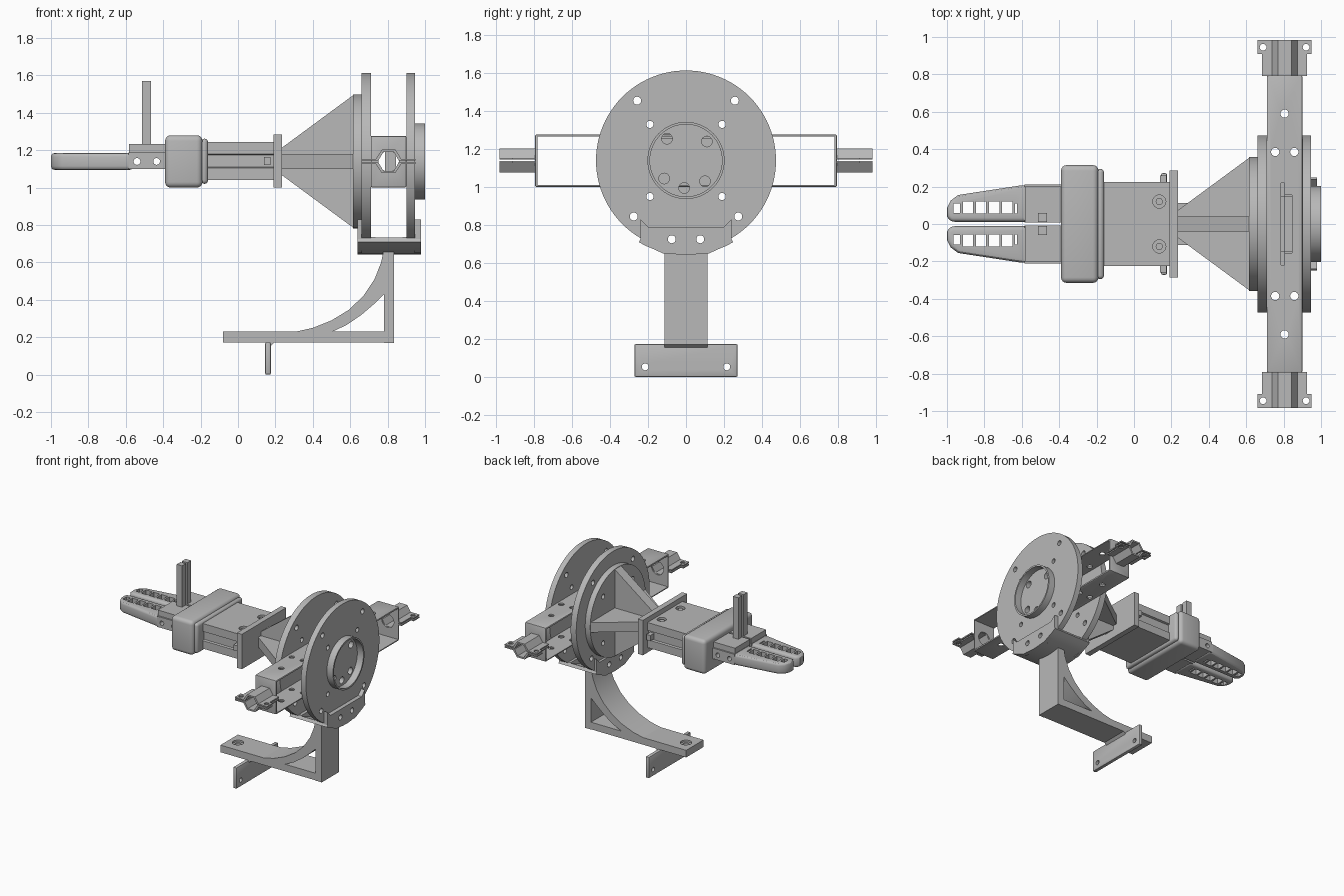
import bpy, bmesh
from math import sin, cos, pi, radians
from mathutils import Vector

if "Cube" in bpy.data.objects:
    bpy.data.objects.remove(bpy.data.objects["Cube"], do_unlink=True)

GREY = (0.48, 0.48, 0.48, 1)
mat = bpy.data.materials.new("plain grey")
mat.use_nodes = True
mat.diffuse_color = GREY
mat.node_tree.nodes["Principled BSDF"].inputs["Base Color"].default_value = GREY

ZC = 1.14  # height of the main axis
parts = []


def place(axis, a, b, d):
    return Vector({"x": (d, a, b), "y": (a, d, b), "z": (a, b, d)}[axis])


def add_prism(bm, axis, pts, lo, hi):
    bottom = [bm.verts.new(place(axis, a, b, lo)) for a, b in pts]
    top = [bm.verts.new(place(axis, a, b, hi)) for a, b in pts]
    bm.faces.new(bottom)
    bm.faces.new(top[::-1])
    n = len(pts)
    for i in range(n):
        j = (i + 1) % n
        bm.faces.new((bottom[i], top[i], top[j], bottom[j]))


def prisms(name, axis, outlines, lo, hi):
    """Extrude one or more 2D outlines along an axis into a single object."""
    bm = bmesh.new()
    for pts in outlines:
        add_prism(bm, axis, pts, lo, hi)
    bmesh.ops.recalc_face_normals(bm, faces=bm.faces[:])
    mesh = bpy.data.meshes.new(name)
    bm.to_mesh(mesh)
    bm.free()
    mesh.materials.append(mat)
    ob = bpy.data.objects.new(name, mesh)
    bpy.context.collection.objects.link(ob)
    parts.append(ob)
    return ob


def prism(name, axis, pts, lo, hi):
    return prisms(name, axis, [pts], lo, hi)


def rect(a0, a1, b0, b1):
    return [(a0, b0), (a1, b0), (a1, b1), (a0, b1)]


def circle(a, b, r, n=24):
    return [(a + r * cos(2 * pi * i / n), b + r * sin(2 * pi * i / n)) for i in range(n)]


def box(name, x0, x1, y0, y1, z0, z1):
    return prism(name, "z", rect(x0, x1, y0, y1), z0, z1)


def apply(ob, mod):
    bpy.context.view_layer.objects.active = ob
    bpy.ops.object.modifier_apply(modifier=mod.name)


def cut(ob, axis, outlines, lo, hi):
    tool = prisms("cutter", axis, outlines, lo, hi)
    tool.hide_render = True
    mod = ob.modifiers.new("cut", "BOOLEAN")
    mod.operation, mod.solver, mod.object = "DIFFERENCE", "EXACT", tool
    apply(ob, mod)
    parts.remove(tool)
    bpy.data.objects.remove(tool, do_unlink=True)


def drill(ob, axis, centres, r, lo, hi):
    cut(ob, axis, [circle(a, b, r) for a, b in centres], lo, hi)


def bevel(ob, width, segments=3):
    mod = ob.modifiers.new("bevel", "BEVEL")
    mod.width, mod.segments = width, segments
    mod.limit_method, mod.angle_limit = "ANGLE", radians(40)
    apply(ob, mod)


# Twin round flanges, cone base and hub ring
inner_holes = [(a, ZC + b) for a in (-.19, .19) for b in (-.19, .19)]
outer_holes = [(s * a, b) for s in (-1, 1) for a, b in ((.257, 1.455), (.275, .845))]
foot_holes = [(-.075, .725), (.075, .725)]
hub_holes = [(-.1, 1.255), (.11, 1.24), (-.115, 1.045), (.1, 1.03), (-.01, .995)]
flanges = [prism("inner_flange", "x", circle(0, ZC, .474, 96), .66, .71),
           prism("outer_flange", "x", circle(0, ZC, .474, 96), .90, .945)]
for f in flanges:
    drill(f, "x", inner_holes, .019, .6, 1.1)
    drill(f, "x", outer_holes + foot_holes, .021, .6, 1.1)
drill(flanges[1], "x", hub_holes, .028, .8, 1.1)
hub = prism("hub_ring", "x", circle(0, ZC, .203, 64), .94, 1.0)
cut(hub, "x", [circle(0, ZC, .19, 64)], .9, 1.1)
cone_base = prism("cone_base", "x", circle(0, ZC, .358, 72), .615, .665)
drill(cone_base, "x", inner_holes, .019, .5, .8)

# Crossed ribs joining the cone base to the mounting plate
wedge = [(.23, -.07), (.23, .07), (.617, .355), (.617, -.355)]
prism("upright_rib", "y", [(a, ZC + b) for a, b in wedge], -.04, .04)
prism("level_rib", "z", wedge, ZC - .04, ZC + .04)
box("mounting_plate", .19, .235, -.285, .285, 1.0, 1.285)

# Actuator body with side channels and bolts
half = [(.225, 1.04), (.225, 1.105), (.21, 1.11), (.21, 1.175), (.225, 1.18), (.225, 1.245)]
body = prism("actuator_body", "x", half + [(-y, z) for y, z in half[::-1]], -.17, .195)
bolts = [(.135, .12), (.135, -.12)]
drill(body, "z", bolts, .035, 1.22, 1.3)
for i, (x, y) in enumerate(bolts):
    prism(f"body_bolt_{i}", "z", circle(x, y, .019, 16), 1.2, 1.237)
for s in (-1, 1):
    prism("side_tab", "z", rect(.14, .175, s * .2, s * .26), 1.12, 1.165)

# Rounded collar
bevel(box("collar_rim", -.2, -.16, -.295, .295, 1.02, 1.262), .02)
collar = prism("collar", "x", rect(-.315, .315, 1.0, 1.28), -.39, -.19)
bevel(collar, .03, 4)

# Gripper fingers, each with a carrier and an upright post
for s, side in ((1, "left"), (-1, "right")):
    outline = [(-.56, .012), (-.56, .207), (-.6, .207), (-.94, .155), (-.98, .125),
               (-1.0, .085), (-1.0, .04), (-.98, .012)]
    finger = prism(f"{side}_finger", "z", [(x, s * y) for x, y in outline], 1.095, 1.185)
    bevel(finger, .02)
    slots = [rect(x, x + .055, s * .055, s * .12) for x in (-.915, -.845, -.775, -.705)]
    slots += [rect(-.965, -.93, s * .06, s * .11), rect(-.636, -.625, s * .055, s * .11)]
    cut(finger, "z", slots, 1.0, 1.3)
    carrier = prism(f"{side}_carrier", "z", rect(-.585, -.38, s * .008, s * .212), 1.1, 1.187)
    for ob in (finger, carrier):
        drill(ob, "y", [(-.54, 1.14), (-.435, 1.14)], .018, -.5, .5)
    prism(f"{side}_carrier_cap", "z", rect(-.583, -.38, s * .008, s * .2), 1.186, 1.232)
    prism(f"{side}_post", "z", rect(-.513, -.465, s * .01, s * .058), 1.2, 1.57)

# Cross beam frame between the flanges, with a core inside
beam = prism("cross_beam", "x", rect(-.795, .795, 1.0, 1.277), .71, .90)
bevel(beam, .008, 2)
cut(beam, "x", [rect(-.783, .783, 1.012, 1.265)], .6, 1.0)
top_holes = [(x, s * .385) for s in (-1, 1) for x in (.755, .857)]
drill(beam, "z", top_holes + [(.805, .59), (.805, -.59)], .022, .9, 1.4)
cut(beam, "z", [rect(.785, .805, -.22, .22), rect(.806, .845, -.155, .155)], 1.2, 1.4)
drill(beam, "y", [(.805, ZC)], .055, -1, 1)
box("beam_core", .785, .845, -.15, .15, 1.005, 1.255)

# Split hexagonal clamps on both beam ends
slope = [(.12, .004), (.12, .014), (.068, .014), (.036, .0625)]
bore = [(.028, .05), (.055, .004)]
shell = slope + [(-x, z) for x, z in slope[::-1]] + [(-x, z) for x, z in bore[::-1]] + bore
for s, side in ((1, "left"), (-1, "right")):
    for v, level in ((1, "upper"), (-1, "lower")):
        clamp = prism(f"{side}_{level}_clamp", "y",
                      [(.805 + x, ZC + v * z) for x, z in shell], s * .79, s * .983)
        ears = prisms(f"{side}_{level}_clamp_ears", "z",
                      [rect(.805 + e * .1, .805 + e * .145, s * .91, s * .983) for e in (-1, 1)],
                      ZC + v * .004, ZC + v * .014)
        for ob in (clamp, ears):
            drill(ob, "z", [(.69, s * .945), (.92, s * .945)], .018, 1.0, 1.3)

# Cradle holding the flanges from below
arc = [radians(a) for a in range(-30, 31, 5)]
inner = [(.47 * sin(a), ZC - .47 * cos(a)) for a in arc]
outer = [(.497 * sin(a), max(.642, ZC - .497 * cos(a))) for a in arc]
prism("cradle_floor", "x", inner + outer[::-1], .64, .978)
cheek = [(.24, .83), (.24, .705), (.12, .65)]
cheek_outline = cheek + [(-y, z) for y, z in cheek[::-1]] + [(-.2, .79), (.2, .79)]
for name, x0, x1 in (("inner_cheek", .64, .662), ("outer_cheek", .944, .978)):
    drill(prism(name, "x", cheek_outline, x0, x1), "x", foot_holes, .021, .5, 1.1)
low = [(.23, .735), (.23, .71), (.12, .66)]
for name, x0, x1 in (("inner_lip", .709, .735), ("outer_lip", .88, .901)):
    lip = prism(name, "x", low + [(-y, z) for y, z in low[::-1]], x0, x1)
    drill(lip, "x", foot_holes, .021, .5, 1.1)

# Stand: column, arm, curved brace and foot plate
box("stand_column", .78, .835, -.112, .112, .17, .685)
arm = box("stand_arm", -.08, .835, -.112, .112, .172, .23)
drill(arm, "z", [(0, 0)], .025, .1, .3)
drill(arm, "z", [(0, 0)], .042, .215, .3)
upper = [(.3, .228), (.4, .25), (.5, .29), (.59, .345), (.67, .42),
         (.73, .51), (.765, .6), (.782, .68)]
under = [(.782, .43), (.73, .38), (.66, .32), (.58, .265), (.5, .228)]
prism("curved_brace", "y", upper + under, -.112, .112)
foot = box("foot_plate", .145, .176, -.272, .272, 0, .173)
bevel(foot, .008, 2)
drill(foot, "x", [(-.215, .053), (.215, .053)], .018, 0, .4)
prism("foot_fillet", "y", [(.17, .15), (.17, .176), (.2, .176)], -.112, .112)

# Smooth the round surfaces and keep edges crisp
bpy.ops.object.select_all(action="DESELECT")
for ob in parts:
    ob.select_set(True)
bpy.context.view_layer.objects.active = parts[0]
bpy.ops.object.shade_smooth_by_angle(angle=radians(30))
